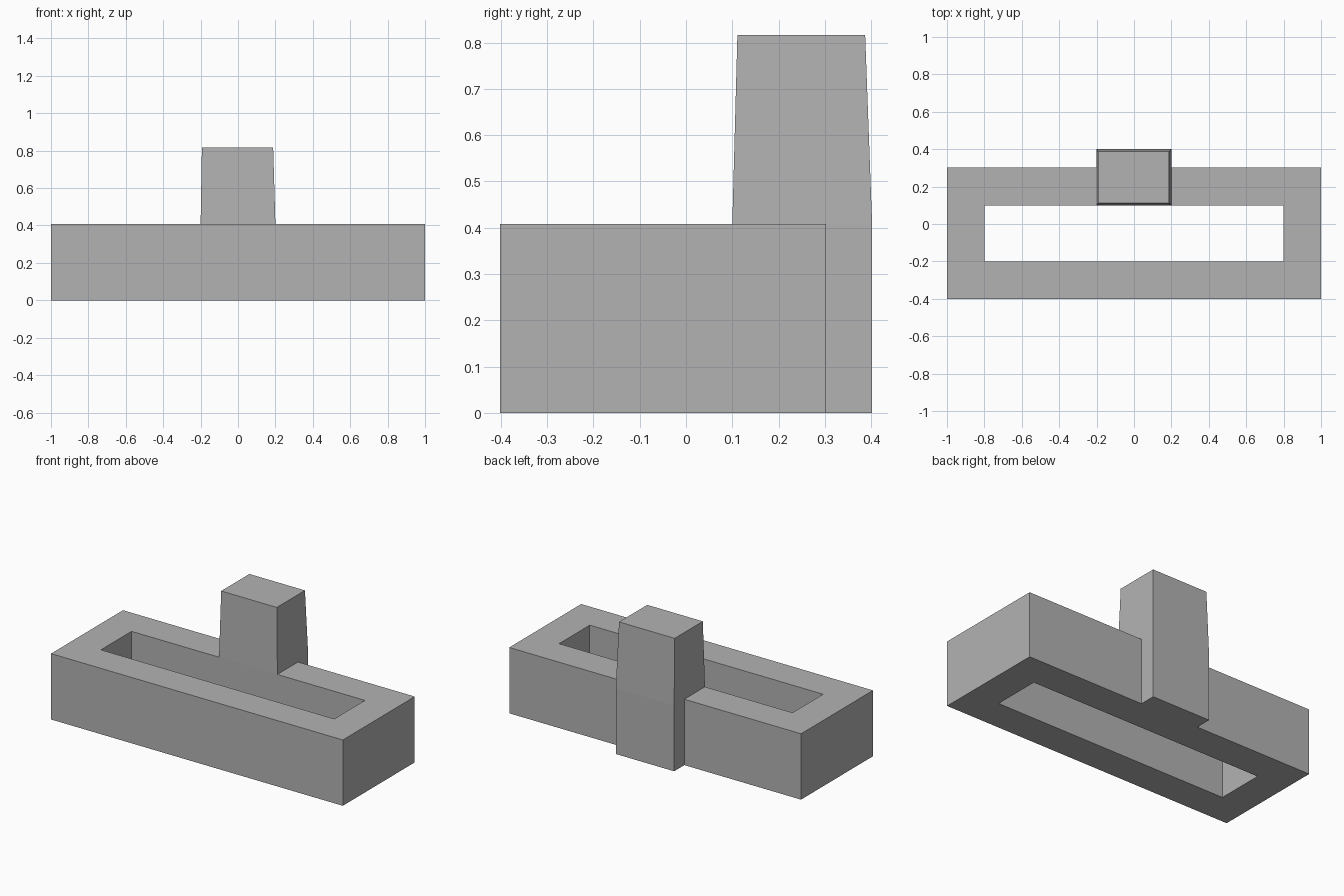
import bpy
import bmesh

if "Cube" in bpy.data.objects:
    bpy.data.objects.remove(bpy.data.objects["Cube"], do_unlink=True)

GREY = (0.45, 0.45, 0.45, 1.0)
grey = bpy.data.materials.new("plain grey")
grey.use_nodes = True
grey.diffuse_color = GREY
grey.node_tree.nodes["Principled BSDF"].inputs["Base Color"].default_value = GREY

BASE_H, TOP_H = 0.408, 0.816


def rect(x0, x1, y0, y1):
    return [(x0, y0), (x1, y0), (x1, y1), (x0, y1)]


def finish(bm, name):
    bmesh.ops.recalc_face_normals(bm, faces=bm.faces)
    mesh = bpy.data.meshes.new(name)
    bm.to_mesh(mesh)
    bm.free()
    mesh.materials.append(grey)
    obj = bpy.data.objects.new(name, mesh)
    bpy.context.collection.objects.link(obj)
    return obj


def add_loop(bm, points, z):
    verts = [bm.verts.new((x, y, z)) for x, y in points]
    edges = [bm.edges.new((v, verts[i - 1])) for i, v in enumerate(verts)]
    return verts, edges


# Base frame: a rectangle with a rear bump under the tower and a through slot
outline = [(-1, -0.402), (1, -0.402), (1, 0.302), (0.2, 0.302),
           (0.2, 0.402), (-0.2, 0.402), (-0.2, 0.302), (-1, 0.302)]
slot = rect(-0.8, 0.8, -0.2, 0.1)
bm = bmesh.new()
edges = add_loop(bm, outline, 0)[1] + add_loop(bm, slot, 0)[1]
bmesh.ops.triangle_fill(bm, edges=edges, use_beauty=True)
extruded = bmesh.ops.extrude_face_region(bm, geom=bm.faces[:], use_keep_orig=True)
bmesh.ops.translate(bm, vec=(0, 0, BASE_H),
                    verts=[g for g in extruded["geom"] if isinstance(g, bmesh.types.BMVert)])
finish(bm, "base_frame")

# Tower: tapers slightly from the rear of the frame up to a flat top
bm = bmesh.new()
low = add_loop(bm, rect(-0.2, 0.2, 0.1, 0.402), BASE_H)[0]
high = add_loop(bm, rect(-0.193, 0.188, 0.111, 0.387), TOP_H)[0]
bm.faces.new(low)
bm.faces.new(high)
for i in range(4):
    bm.faces.new((low[i - 1], low[i], high[i], high[i - 1]))
finish(bm, "tower")
